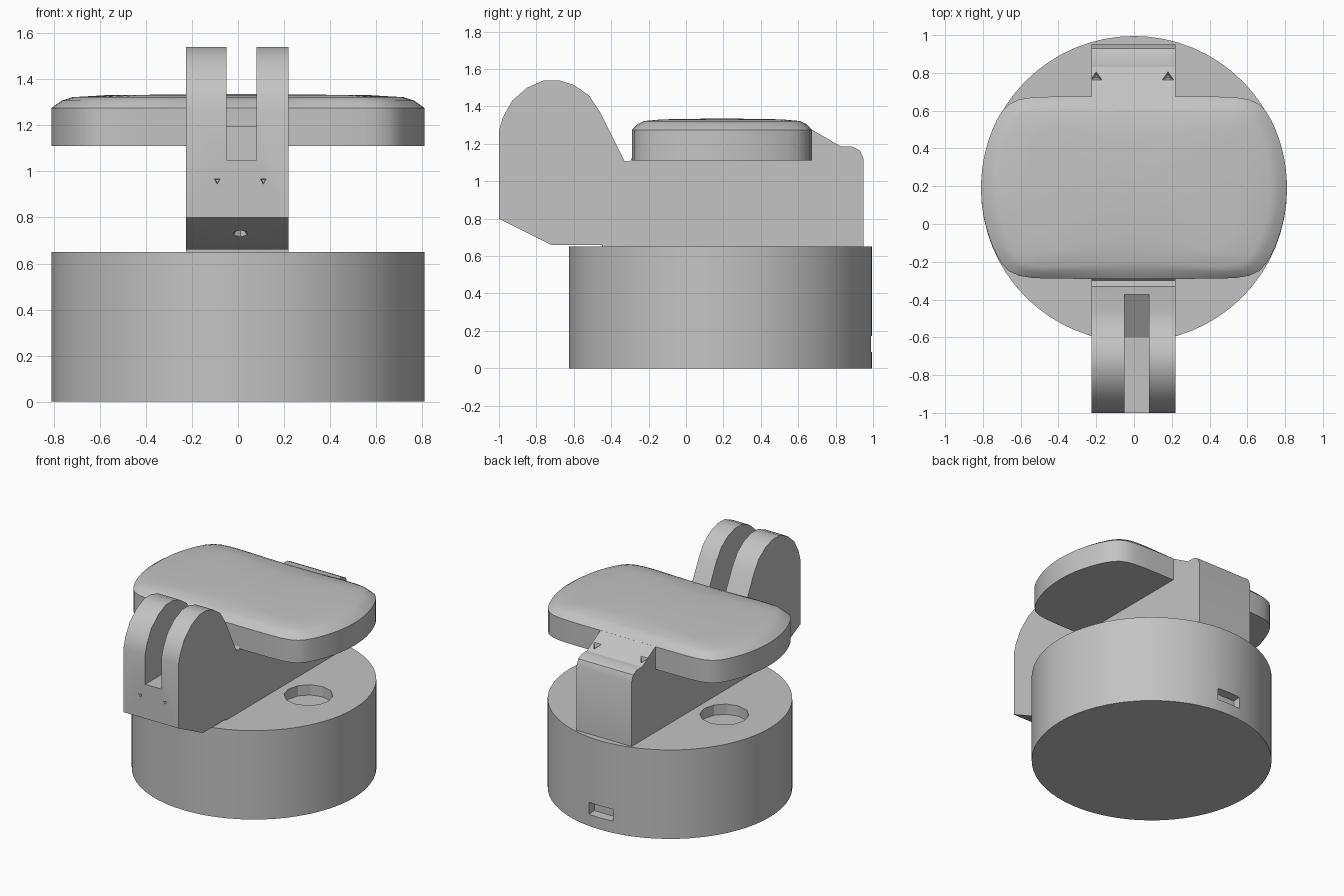
import bpy
import bmesh
from math import sin, cos, pi, radians
from mathutils import Vector

cube = bpy.data.objects.get("Cube")
if cube:
    bpy.data.objects.remove(cube, do_unlink=True)

grey = bpy.data.materials.new("plain grey")
grey.use_nodes = True
grey.diffuse_color = (0.55, 0.55, 0.55, 1)
shader = next(n for n in grey.node_tree.nodes if n.type == 'BSDF_PRINCIPLED')
shader.inputs["Base Color"].default_value = grey.diffuse_color

CENTRE_Y = 0.185
RADIUS = 0.81
BASE_TOP = 0.65


def make(name, bm):
    bmesh.ops.recalc_face_normals(bm, faces=bm.faces)
    mesh = bpy.data.meshes.new(name)
    bm.to_mesh(mesh)
    bm.free()
    mesh.materials.append(grey)
    obj = bpy.data.objects.new(name, mesh)
    bpy.context.collection.objects.link(obj)
    return obj


def side_profile(name, points, x0, x1):
    """Extrude a (y, z) outline along x."""
    bm = bmesh.new()
    face = bm.faces.new([bm.verts.new((x0, y, z)) for y, z in points])
    out = bmesh.ops.extrude_face_region(bm, geom=[face])
    moved = [v for v in out["geom"] if isinstance(v, bmesh.types.BMVert)]
    bmesh.ops.translate(bm, verts=moved, vec=(x1 - x0, 0, 0))
    return make(name, bm)


def cone(name, centre, r1, r2, depth, sides, axis=(0, 0, 1)):
    bm = bmesh.new()
    bmesh.ops.create_cone(bm, cap_ends=True, segments=sides,
                          radius1=r1, radius2=r2, depth=depth)
    turn = Vector((0, 0, 1)).rotation_difference(Vector(axis)).to_matrix()
    bmesh.ops.rotate(bm, verts=bm.verts, matrix=turn)
    bmesh.ops.translate(bm, verts=bm.verts, vec=centre)
    return make(name, bm)


def cut(target, cutter):
    cutter.hide_render = True
    mod = target.modifiers.new("cut", 'BOOLEAN')
    mod.operation = 'DIFFERENCE'
    mod.solver = 'EXACT'
    mod.object = cutter
    bpy.context.view_layer.objects.active = target
    bpy.ops.object.modifier_apply(modifier=mod.name)
    bpy.data.objects.remove(cutter, do_unlink=True)


def smooth(obj, angle=28):
    for poly in obj.data.polygons:
        poly.use_smooth = True
    obj.data.set_sharp_from_angle(angle=radians(angle))


# Round base with two shallow wells and a rear slot
base = cone("round_base", (0, CENTRE_Y, BASE_TOP / 2), RADIUS, RADIUS, BASE_TOP, 64)
for side in (-1, 1):
    cut(base, cone("well_cutter", (side * 0.44, CENTRE_Y, BASE_TOP), 0.163, 0.163, 0.15, 12))
slot_outline = [(0.93, 0.09), (0.93, 0.17), (1.1, 0.18), (1.1, 0.08)]
cut(base, side_profile("rear_slot_cutter", slot_outline, -0.1, 0.09))
smooth(base)

# Central arm with the raised front lugs and the sloping neck
arm_outline = [
    (0.95, 0.62), (0.95, 1.12), (0.93, 1.165), (0.89, 1.185), (0.83, 1.185),
    (0.6, 1.318), (0.4, 1.31), (-0.25, 1.2), (-0.3, 1.105), (-0.33, 1.11),
    (-0.46, 1.37), (-0.52, 1.46), (-0.6, 1.515), (-0.68, 1.54), (-0.76, 1.54),
    (-0.85, 1.5), (-0.93, 1.43), (-0.98, 1.34), (-1, 1.27),
    (-1, 0.8), (-0.72, 0.66), (-0.45, 0.66), (-0.45, 0.62),
]
arm = side_profile("hinge_arm", arm_outline, -0.225, 0.22)

# Gap between the two lugs, with a sloping rear floor
gap = [(-1.1, 1.05), (-0.6, 1.05), (-0.37, 1.2), (-0.37, 1.7), (-1.1, 1.7)]
cut(arm, side_profile("lug_gap_cutter", gap, -0.05, 0.08))

# Small dents on the front chamfer, front face and neck
cut(arm, cone("chamfer_dent", (0.01, -0.86, 0.73), 0.055, 0.01, 0.08, 6, (0, 0.45, 0.9)))
for x in (-0.09, 0.11):
    cut(arm, cone("face_dent", (x, -1, 0.96), 0.02, 0.01, 0.04, 3, (0, 1, 0)))
for x in (-0.2, 0.18):
    cut(arm, cone("neck_dent", (x, 0.78, 1.21), 0.01, 0.05, 0.1, 3))
smooth(arm)

# Domed plate: a disc flattened at front and back, lofted through inset rings
HALF_DEPTH = 0.4825
PLATE_Y = 0.1925
SIDES = 96
POWER = 16


def reach(angle):
    flat = abs(sin(angle)) / HALF_DEPTH
    return (RADIUS ** -POWER + flat ** POWER) ** (-1 / POWER)


bm = bmesh.new()
rings = []
for inset, z in [(0, 1.11), (0, 1.275), (0.045, 1.307), (0.09, 1.322), (0.24, 1.331)]:
    ring = []
    for i in range(SIDES):
        a = 2 * pi * i / SIDES
        r = reach(a) - inset
        ring.append(bm.verts.new((r * cos(a), PLATE_Y + r * sin(a), z)))
    rings.append(ring)
for low, high in zip(rings, rings[1:]):
    for i in range(SIDES):
        j = (i + 1) % SIDES
        bm.faces.new((low[i], low[j], high[j], high[i]))
bm.faces.new(rings[0])
peak = bm.verts.new((0, PLATE_Y, 1.336))
for i in range(SIDES):
    bm.faces.new((rings[-1][i], rings[-1][(i + 1) % SIDES], peak))
smooth(make("domed_plate", bm))
